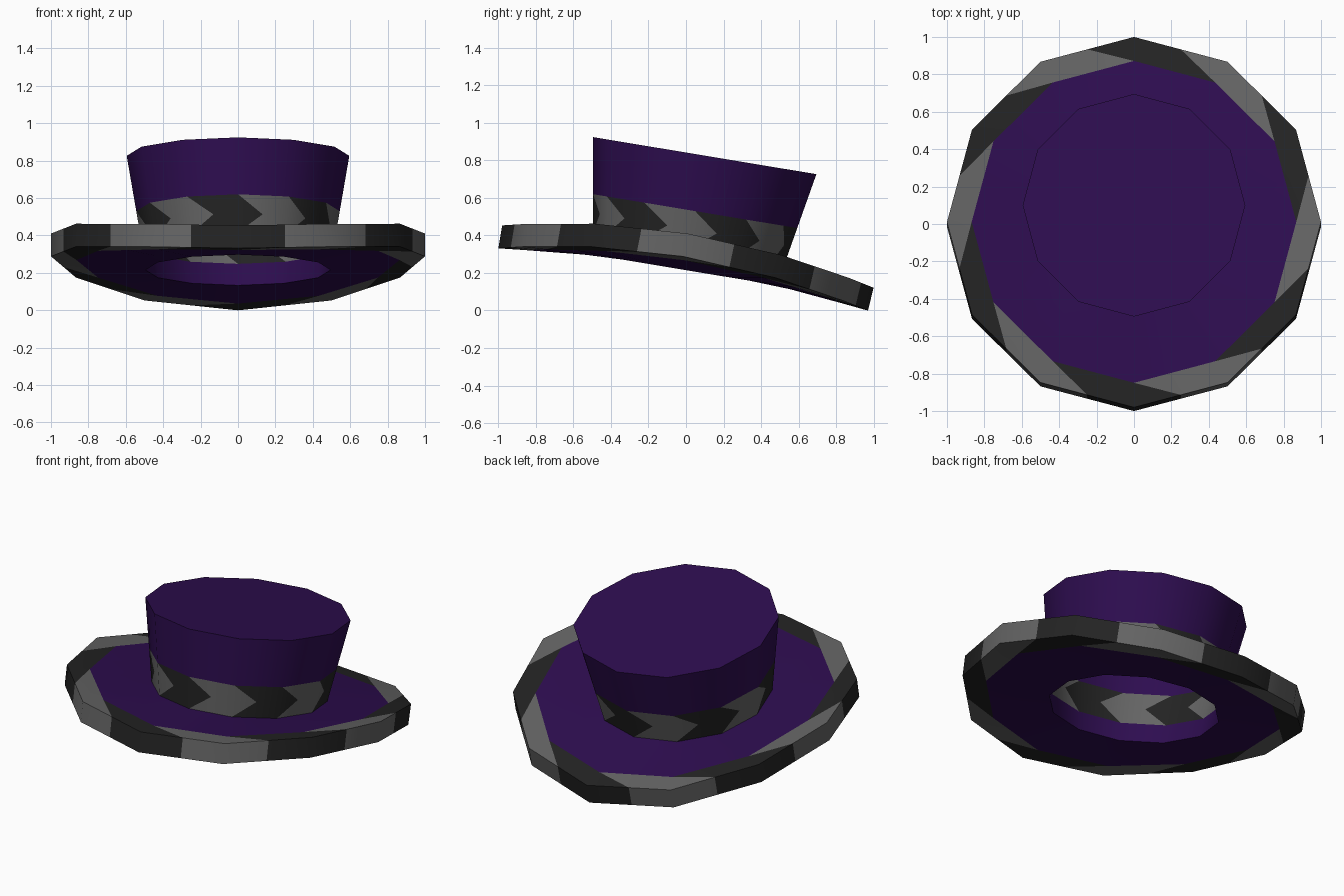
import bpy, bmesh, math
from mathutils import Vector

cube = bpy.data.objects.get("Cube")
if cube:
    bpy.data.objects.remove(cube, do_unlink=True)

SIDES = 12
STEPS = SIDES * 2      # two steps per side, so stripes can start mid-side
TILT = -0.166          # backward slope of the whole hat
PURPLE, LIGHT, DARK = 0, 1, 2


def material(name, color):
    m = bpy.data.materials.new(name)
    m.use_nodes = True
    m.diffuse_color = (*color, 1)
    m.node_tree.nodes["Principled BSDF"].inputs["Base Color"].default_value = (*color, 1)
    return m


MATERIALS = [
    material("deep purple", (0.027, 0.004, 0.08)),
    material("mid grey", (0.127, 0.127, 0.127)),
    material("charcoal", (0.017, 0.017, 0.017)),
]


def tilted(radius, y, z):
    """Corners of a twelve-sided ring lying in the tilted plane."""
    out = []
    for i in range(SIDES):
        a = math.tau * i / SIDES
        py = y + radius * math.sin(a)
        out.append(Vector((radius * math.cos(a), py, z + TILT * py)))
    return out


def bent(y, z, depth):
    """Corners of the outer rim, arched down toward front and back."""
    out = []
    for i in range(SIDES):
        a = math.tau * i / SIDES
        s = math.sin(a)
        out.append(Vector((math.cos(a), depth * s + y, z + TILT * s - 0.1225 * s * s)))
    return out


def mix(a, b, t):
    return [p.lerp(q, t) for p, q in zip(a, b)]


def ring(bm, corners, shift):
    """Corners plus side midpoints, started one step back when shifted."""
    pts = []
    for j in range(STEPS):
        k = (j + shift) % STEPS
        p, q = corners[k // 2], corners[(k // 2 + 1) % SIDES]
        pts.append(bm.verts.new(p.lerp(q, 0.5 * (k % 2))))
    return pts


def loft(bm, a, b, shift_a, shift_b, striped):
    """Join two rings; the diagonal follows the corner creases."""
    for j in range(STEPS):
        n = (j + 1) % STEPS
        if shift_a == shift_b:
            faces = [(a[j], a[n], b[n], b[j])]
        elif shift_a < shift_b:
            faces = [(a[j], a[n], b[j]), (a[n], b[n], b[j])]
        else:
            faces = [(a[j], a[n], b[n]), (a[j], b[n], b[j])]
        for f in faces:
            face = bm.faces.new(f)
            if striped:
                face.material_index = DARK if ((j + 1) // 2) % 2 else LIGHT


def build(name, sections, stripes, closed=False, cap=False):
    bm = bmesh.new()
    rings = [ring(bm, c, s) for c, s in sections]
    count = len(rings)
    for i in range(count if closed else count - 1):
        n = (i + 1) % count
        loft(bm, rings[i], rings[n], sections[i][1], sections[n][1], i in stripes)
    if cap:
        bm.faces.new(rings[-1])
    bmesh.ops.recalc_face_normals(bm, faces=bm.faces)
    mesh = bpy.data.meshes.new(name)
    bm.to_mesh(mesh)
    bm.free()
    for m in MATERIALS:
        mesh.materials.append(m)
    obj = bpy.data.objects.new(name, mesh)
    bpy.context.collection.objects.link(obj)
    bpy.ops.object.select_all(action='DESELECT')
    obj.select_set(True)
    bpy.context.view_layer.objects.active = obj
    bpy.ops.object.shade_smooth_by_angle(angle=math.radians(35))
    return obj


# Key outlines
crown_base = tilted(0.51, 0.015, 0.335)
crown_top = tilted(0.595, 0.1, 0.842)
lip = tilted(0.495, 0, 0.215)
rim_top = bent(0.01, 0.41, 0.99)
rim_bottom = bent(-0.015, 0.288, 0.985)

# Brim: thick arched ring with striped edging on top, side and underside
build("brim", [
    (crown_base, -1),
    (mix(rim_top, crown_base, 0.27), -1),
    (rim_top, 0),
    (rim_bottom, 0),
    (mix(rim_bottom, lip, 0.27), -1),
    (lip, -1),
], stripes={1, 2, 3}, closed=True)

# Crown: open below, flared, with a chevron band around its foot
build("crown", [
    (crown_base, -1),
    (mix(crown_base, crown_top, 0.2), 0),
    (mix(crown_base, crown_top, 0.4), -1),
    (crown_top, -1),
], stripes={0, 1}, cap=True)
